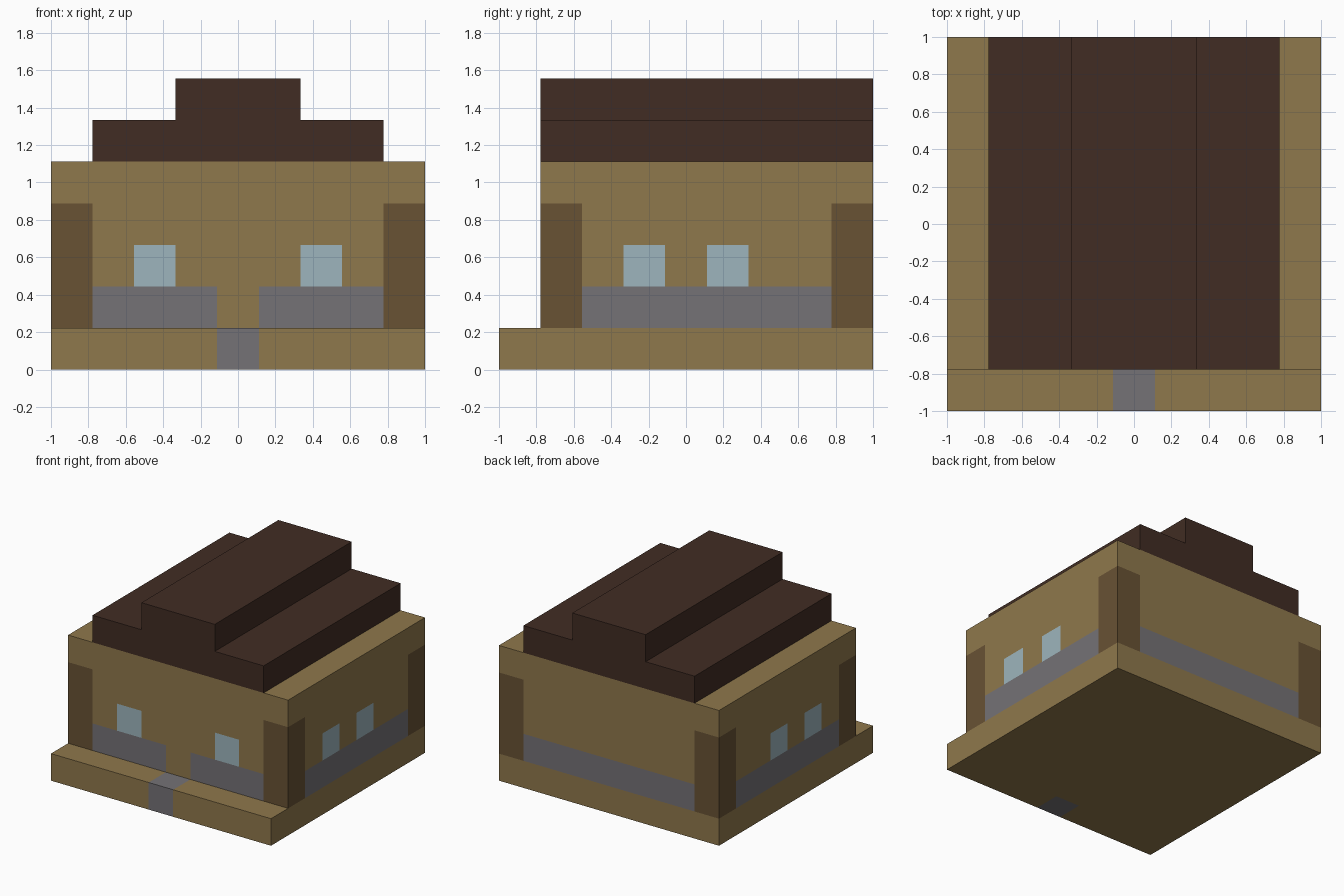
import bpy
import bmesh
from mathutils import Matrix, Vector

U = 2 / 9  # module: the footprint is nine modules square

if "Cube" in bpy.data.objects:
    bpy.data.objects.remove(bpy.data.objects["Cube"], do_unlink=True)


def make_material(name, hex_code):
    """Flat material from an sRGB hex code, converted to linear."""
    srgb = [c / 255 for c in bytes.fromhex(hex_code)]
    colour = [((c + 0.055) / 1.055) ** 2.4 for c in srgb] + [1]
    mat = bpy.data.materials.new(name)
    mat.use_nodes = True
    mat.diffuse_color = colour
    bsdf = mat.node_tree.nodes["Principled BSDF"]
    bsdf.inputs["Base Color"].default_value = colour
    bsdf.inputs["Roughness"].default_value = 0.9
    return mat


tan = make_material("tan_plaster", "8F784C")
timber = make_material("dark_timber", "685234")
stone = make_material("grey_stone", "757276")
glass = make_material("pale_glass", "9DB5BD")
roof = make_material("brown_roof", "412C23")


def make_box(name, low, high, materials, cuts=(), rule=None):
    """Box between two corners in modules; cut planes and a rule colour its faces."""
    low, high = Vector(low) * U, Vector(high) * U
    bm = bmesh.new()
    bmesh.ops.create_cube(bm, size=1, matrix=Matrix.Translation((low + high) / 2)
                          @ Matrix.Diagonal((*(high - low), 1)))
    for axis, positions in enumerate(cuts):
        normal = Vector([float(i == axis) for i in range(3)])
        for p in positions:
            bmesh.ops.bisect_plane(bm, geom=bm.verts[:] + bm.edges[:] + bm.faces[:],
                                   plane_co=normal * p * U, plane_no=normal)
    if rule:
        bm.normal_update()
        for face in bm.faces:
            face.material_index = rule(face.calc_center_median() / U, face.normal)
    mesh = bpy.data.meshes.new(name)
    bm.to_mesh(mesh)
    bm.free()
    for mat in materials:
        mesh.materials.append(mat)
    obj = bpy.data.objects.new(name, mesh)
    bpy.context.collection.objects.link(obj)
    return obj


def path_rule(c, n):
    """Stone path up the middle of the front ledge."""
    return int(abs(c.x) < 0.5 and c.y < -3.5)


def wall_rule(c, n):
    """Tan walls with timber corners, a stone plinth and glass windows."""
    TAN, TIMBER, STONE, GLASS = range(4)
    if abs(n.z) > 0.5:
        return TAN
    on_side = abs(n.x) > 0.5
    at_corner = (c.y < -2.5 or c.y > 3.5) if on_side else abs(c.x) > 3.5
    if at_corner:
        return TIMBER if c.z < 4 else TAN
    on_front = n.y < -0.5
    if c.z < 2:
        return TAN if on_front and abs(c.x) < 0.5 else STONE
    if c.z < 3:
        if on_front and 1.5 < abs(c.x) < 2.5:
            return GLASS
        if on_side and 0.5 < abs(c.y) < 1.5:
            return GLASS
    return TAN


# Foundation with its entrance path
make_box("foundation", (-4.5, -4.5, 0), (4.5, 4.5, 1), [tan, stone],
         [(-0.5, 0.5), (-3.5,), ()], path_rule)

# Walls with corner posts, plinth and windows
make_box("walls", (-4.5, -3.5, 1), (4.5, 4.5, 5), [tan, timber, stone, glass],
         [(-3.5, -2.5, -1.5, -0.5, 0.5, 1.5, 2.5, 3.5),
          (-2.5, -1.5, -0.5, 0.5, 1.5, 3.5), (2, 3, 4)], wall_rule)

# Stepped roof
for name, half_width, bottom in (("lower_roof", 3.5, 5), ("upper_roof", 1.5, 6)):
    make_box(name, (-half_width, -3.5, bottom), (half_width, 4.5, bottom + 1), [roof])
